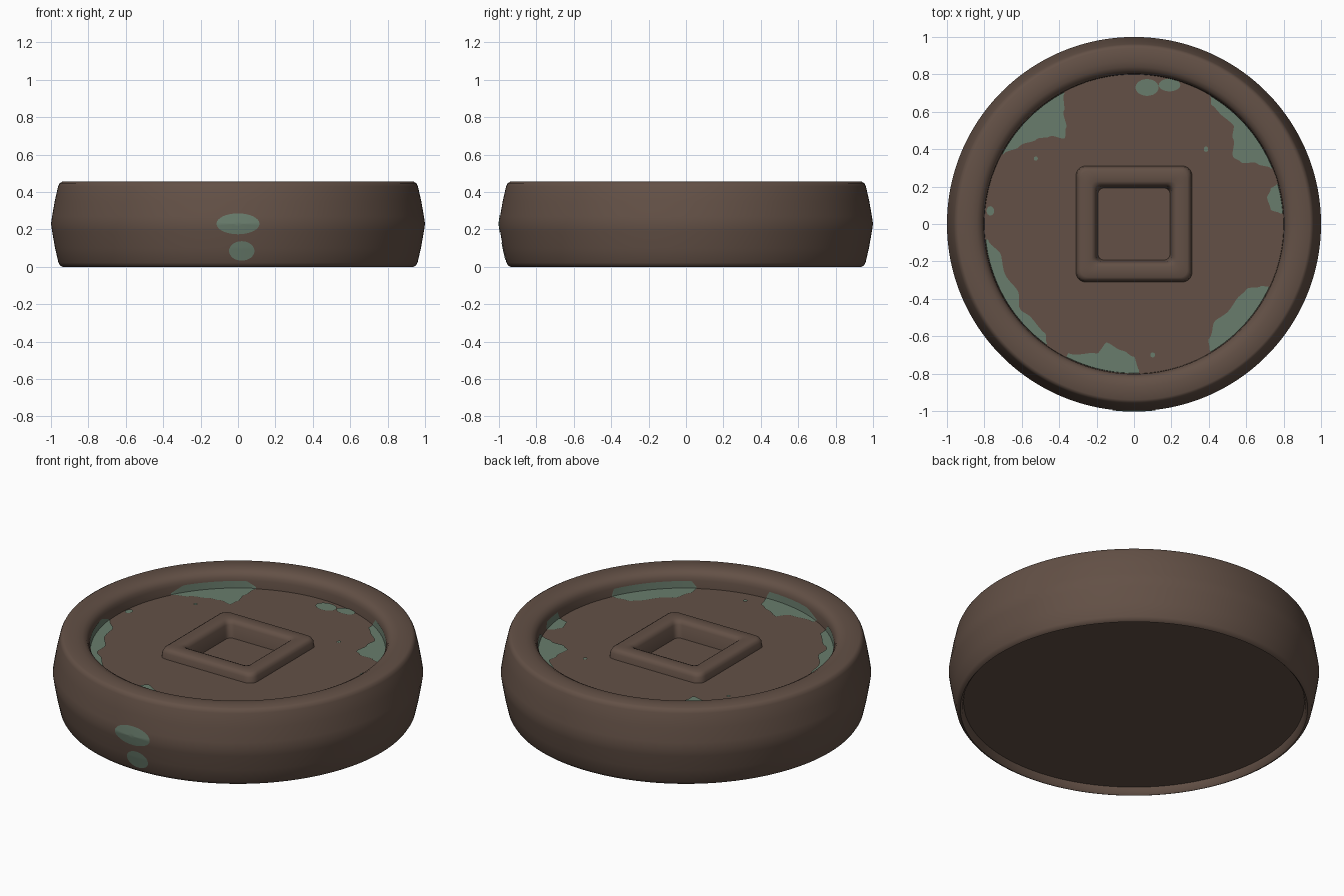
import bpy, bmesh, math

if "Cube" in bpy.data.objects:
    bpy.data.objects.remove(bpy.data.objects["Cube"])

N = 192
FLOOR = 0.354


def material(name, rgb):
    m = bpy.data.materials.new(name)
    m.diffuse_color = (*rgb, 1)
    m.use_nodes = True
    m.node_tree.nodes["Principled BSDF"].inputs["Base Color"].default_value = m.diffuse_color
    return m


brown = material("dark bronze", (0.125, 0.081, 0.061))
green = material("green patina", (0.140, 0.202, 0.150))


def finish(name, bm, mat, angle=40):
    me = bpy.data.meshes.new(name)
    bm.to_mesh(me)
    bm.free()
    ob = bpy.data.objects.new(name, me)
    bpy.context.collection.objects.link(ob)
    me.materials.append(mat)
    bpy.ops.object.select_all(action='DESELECT')
    ob.select_set(True)
    bpy.context.view_layer.objects.active = ob
    bpy.ops.object.shade_smooth_by_angle(angle=math.radians(angle))
    return ob


def square_radius(t, h, c):
    """Distance from the centre to a rounded square of half size h, corner c."""
    x, y = sorted((abs(math.cos(t)), abs(math.sin(t))), reverse=True)
    r = h / x
    k = h - c
    if r * y > k:
        b = k * (x + y)
        r = b + math.sqrt(b * b - 2 * k * k + c * c)
    return r


def ring(bm, size, z, corner=None):
    verts = []
    for i in range(N):
        t = 2 * math.pi * i / N
        r = size if corner is None else square_radius(t, size, corner)
        verts.append(bm.verts.new((r * math.cos(t), r * math.sin(t), z)))
    return verts


# Disc body: circular profile outside, rounded-square frame and pocket inside
SIDE = [(0.950, 0.006), (0.960, 0.022), (0.978, 0.10), (0.994, 0.19), (1.0, 0.23),
        (0.994, 0.27), (0.980, 0.35), (0.962, 0.43), (0.954, 0.447)]
circles = [(0.920, 0.042), (0.927, 0.012), (0.938, 0.0)] + SIDE + [
    (0.94, 0.455), (0.87, 0.455), (0.84, 0.450), (0.818, 0.438), (0.807, 0.42),
    (0.802, 0.40), (0.80, FLOOR)]
squares = [(0.310, FLOOR, 0.05), (0.305, 0.385, 0.045), (0.298, 0.400, 0.045), (0.285, 0.408, 0.04),
           (0.228, 0.408, 0.03), (0.212, 0.401, 0.03), (0.203, 0.385, 0.03), (0.192, 0.312, 0.03)]
bm = bmesh.new()
rings = [ring(bm, r, z) for r, z in circles] + [ring(bm, *s) for s in squares]
for a, b in zip(rings, rings[1:]):
    for i in range(N):
        j = (i + 1) % N
        bm.faces.new((a[i], a[j], b[j], b[i]))
bm.faces.new(rings[0][::-1])
bm.faces.new(rings[-1])
bmesh.ops.recalc_face_normals(bm, faces=bm.faces)
finish("disc_body", bm, brown)


# Patina patches on the floor, climbing the inner wall: (angle, inner radius) points
def edge_patch(bm, pts):
    steps = 6
    line = []
    for (a0, r0), (a1, r1) in zip(pts, pts[1:]):
        for s in range(steps):
            f = s / steps
            g = f * f * (3 - 2 * f)
            line.append((a0 + (a1 - a0) * f, r0 + (r1 - r0) * g))
    line.append(pts[-1])
    rows = []
    for i, (a, r) in enumerate(line):
        t = math.radians(a)
        # wall part fades out toward both ends of the patch
        climb = 0.045 * min(1, 0.25 + 6 * min(i, len(line) - 1 - i) / len(line))
        rows.append([bm.verts.new((q * math.cos(t), q * math.sin(t), z)) for q, z in (
            (r, FLOOR + 0.004), (0.797, FLOOR + 0.004), (0.799, FLOOR + climb))])
    for p, q in zip(rows, rows[1:]):
        for k in (0, 1):
            bm.faces.new((p[k], p[k + 1], q[k + 1], q[k]))


bm = bmesh.new()
for pts in (
    [(118, .79), (122, .71), (125, .63), (129, .59), (134, .65), (139, .69), (146, .74), (152, .792)],
    [(22, .79), (26, .735), (30, .66), (34, .64), (41, .70), (45, .75), (51, .747), (57, .76), (59, .792)],
    [(4, .785), (6, .735), (11, .725), (14.5, .755), (15.5, .79)],
    [(-59, .78), (-57, .733), (-50, .675), (-43, .687), (-36, .68), (-30, .695), (-26, .755), (-25, .79)],
    [(-117, .775), (-106, .72), (-103, .65), (-95, .68), (-90, .71), (-88, .78)],
    [(186, .785), (193, .73), (201, .74), (210, .717), (217, .76), (222, .743), (231, .754), (234, .79)],
):
    edge_patch(bm, pts)
finish("floor_patina_patches", bm, green)

# Small round patina spots on the floor: x, y, half width, half height
bm = bmesh.new()
for k, (x, y, a, b) in enumerate((
        (.07, .73, .062, .045), (.19, .743, .058, .034), (-.768, .07, .02, .025),
        (.385, .40, .012, .014), (-.525, .35, .011, .011), (.10, -.70, .013, .013))):
    vs = [bm.verts.new((x + a * math.cos(i * math.pi / 12), y + b * math.sin(i * math.pi / 12),
                        FLOOR + 0.004 + 0.0005 * k)) for i in range(24)]
    bm.faces.new(vs)
finish("floor_patina_spots", bm, green)


# Patina spots wrapped on the front of the outer wall
def wall_radius(z):
    for (r0, z0), (r1, z1) in zip(SIDE, SIDE[1:]):
        if z <= z1:
            return r0 + (r1 - r0) * (z - z0) / (z1 - z0)
    return SIDE[-1][0]


bm = bmesh.new()
for x, z, a, b in ((0, .23, .115, .056), (.02, .085, .068, .052)):
    prev = None
    for k in range(1, 9):
        loop = []
        for i in range(32):
            t = 2 * math.pi * i / 32
            u, w = x + a * k / 8 * math.cos(t), z + b * k / 8 * math.sin(t)
            w = max(w, 0.032)
            loop.append(bm.verts.new((u, -math.sqrt((wall_radius(w) + 0.003) ** 2 - u * u), w)))
        if prev is None:
            bm.faces.new(loop)
        else:
            for i in range(32):
                j = (i + 1) % 32
                bm.faces.new((prev[i], loop[i], loop[j], prev[j]))
        prev = loop
bmesh.ops.recalc_face_normals(bm, faces=bm.faces)
finish("wall_patina_spots", bm, green)
